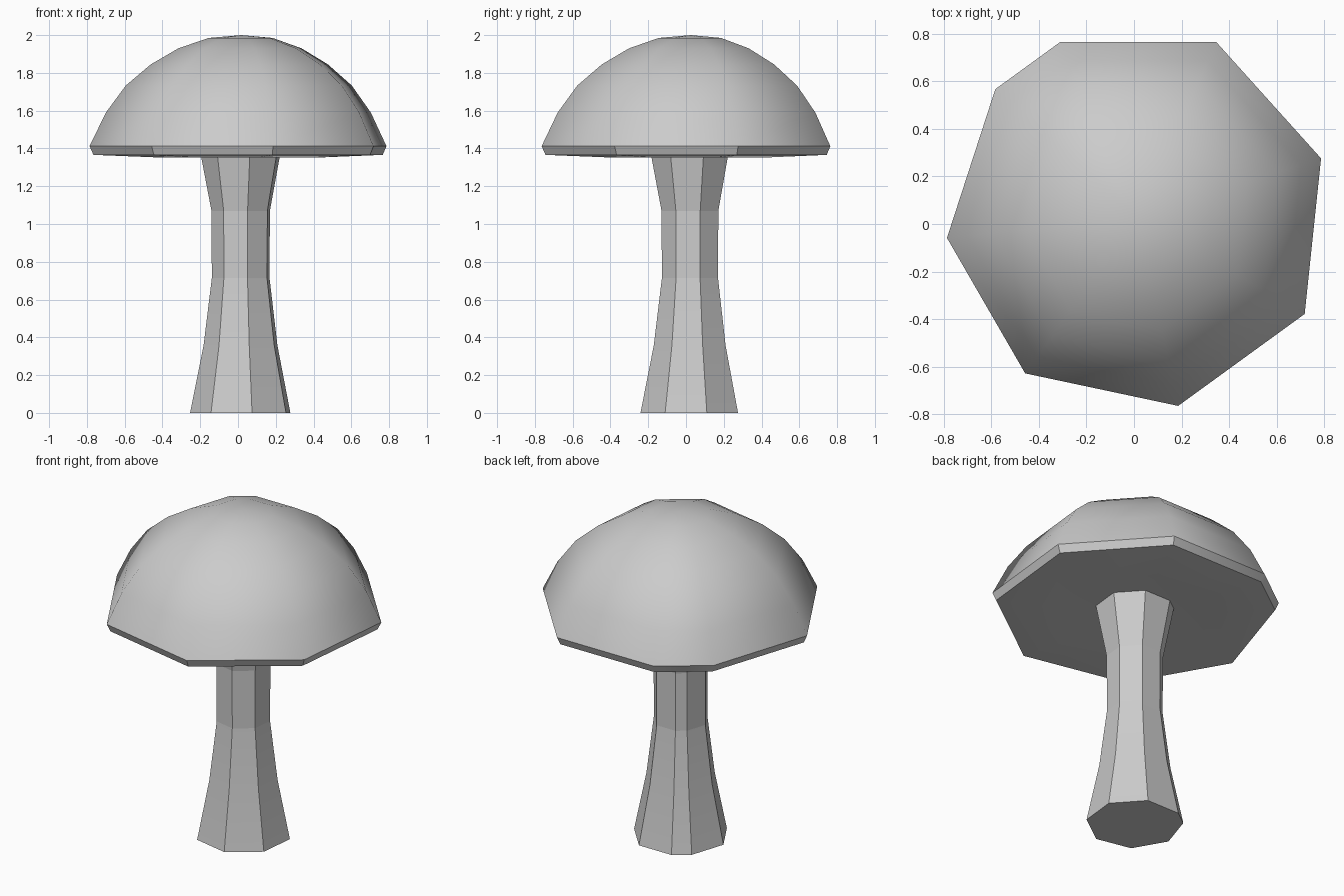
import bpy, bmesh
from math import cos, sin, radians

if "Cube" in bpy.data.objects:
    bpy.data.objects.remove(bpy.data.objects["Cube"])

# Low-poly mushroom: seven 48-degree sides and one 24-degree side
CX, CY = 0.0176, 0.026
ANGLES = [radians(-222 + 48 * i) for i in range(8)]


def lathe(name, profile, smooth_angle):
    """Sweep an (r, z) profile around the shared axis; r = 0 makes a pole."""
    bm = bmesh.new()
    rings = []
    for r, z in profile:
        if r == 0:
            rings.append([bm.verts.new((CX, CY, z))] * 8)
        else:
            rings.append([bm.verts.new((CX + r * cos(a), CY + r * sin(a), z)) for a in ANGLES])
    for low, high in zip(rings, rings[1:]):
        for i in range(8):
            j = (i + 1) % 8
            corners = [low[i], low[j], high[j], high[i]]
            bm.faces.new(list(dict.fromkeys(corners)))
    # Close open ends with flat caps
    for ring in (rings[0], rings[-1]):
        if ring[0] is not ring[1]:
            bm.faces.new(ring)
    bmesh.ops.recalc_face_normals(bm, faces=bm.faces[:])
    mesh = bpy.data.meshes.new(name)
    bm.to_mesh(mesh)
    bm.free()
    obj = bpy.data.objects.new(name, mesh)
    bpy.context.collection.objects.link(obj)
    bpy.ops.object.select_all(action='DESELECT')
    obj.select_set(True)
    bpy.context.view_layer.objects.active = obj
    bpy.ops.object.shade_smooth_by_angle(angle=radians(smooth_angle))
    return obj


# Flared stem, its top buried in the cap
lathe("stem", [(0.273, 0), (0.201, 0.357), (0.157, 0.714), (0.159, 1.07), (0.228, 1.43)], 5)

# Domed cap with rim and hollowed underside
lathe("cap", [(0, 1.42), (0.46, 1.353), (0.787, 1.366), (0.808, 1.412),
              (0.721, 1.59), (0.615, 1.733), (0.482, 1.845),
              (0.335, 1.93), (0.174, 1.985), (0, 2.0)], 44)
